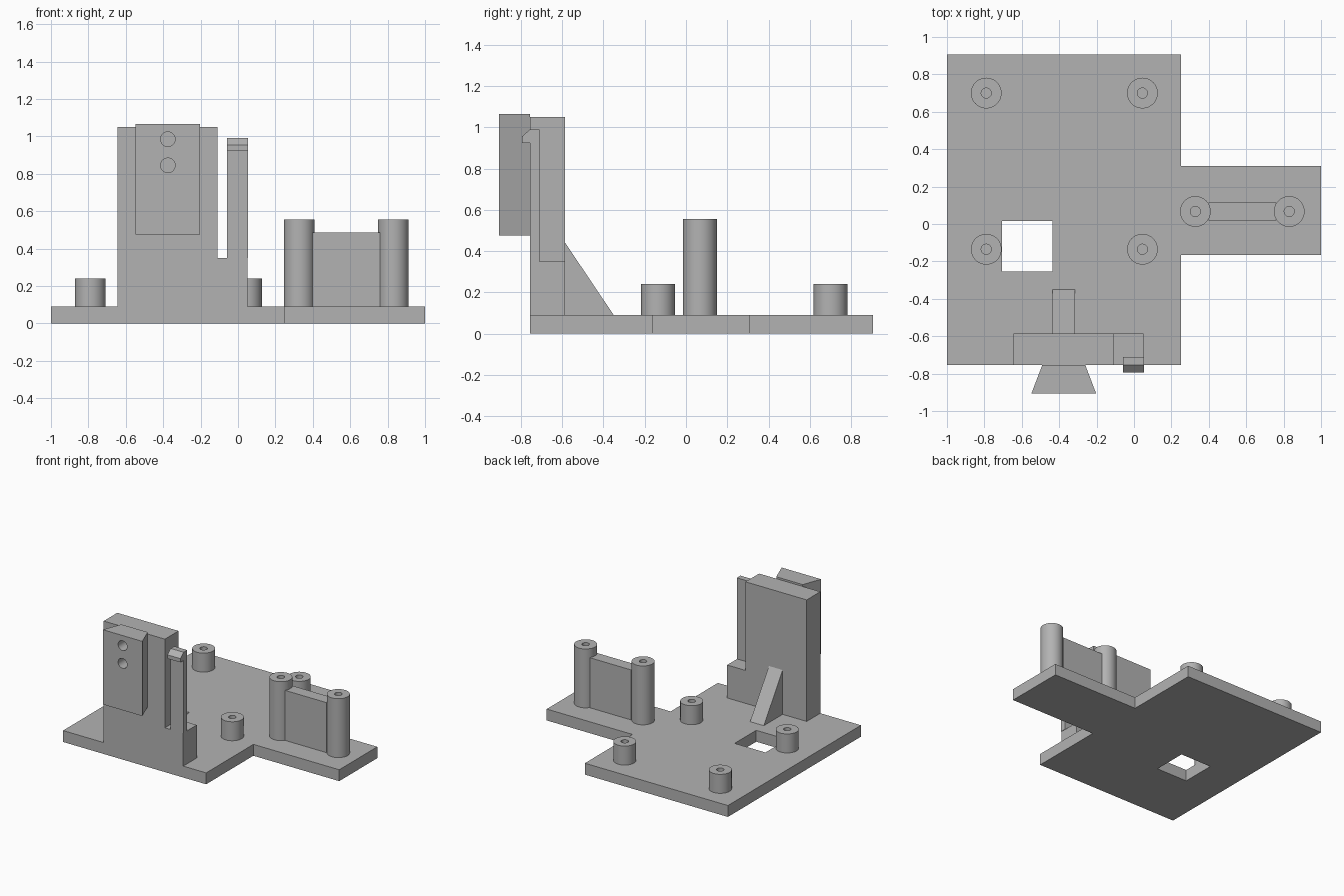
import bpy
import bmesh
from math import radians, pi
from mathutils import Matrix, Vector

cube = bpy.data.objects.get("Cube")
if cube:
    bpy.data.objects.remove(cube, do_unlink=True)

grey = bpy.data.materials.new("plain grey")
grey.use_nodes = True
colour = (0.45, 0.45, 0.45, 1)
grey.diffuse_color = colour
grey.node_tree.nodes["Principled BSDF"].inputs["Base Color"].default_value = colour


def finish(name, bm):
    bmesh.ops.recalc_face_normals(bm, faces=bm.faces)
    mesh = bpy.data.meshes.new(name)
    bm.to_mesh(mesh)
    bm.free()
    mesh.materials.append(grey)
    obj = bpy.data.objects.new(name, mesh)
    bpy.context.collection.objects.link(obj)
    return obj


def prism(name, profile, axis, low, high):
    """Extrude a 2D profile along an axis; the profile uses the other two axes in order."""
    def place(p, depth):
        co = list(p)
        co.insert("xyz".index(axis), depth)
        return Vector(co)
    bm = bmesh.new()
    face = bm.faces.new([bm.verts.new(place(p, low)) for p in profile])
    new = bmesh.ops.extrude_face_region(bm, geom=[face])["geom"]
    shift = place((0, 0), high - low)
    bmesh.ops.translate(bm, vec=shift, verts=[v for v in new if isinstance(v, bmesh.types.BMVert)])
    return finish(name, bm)


def box(name, x0, x1, y0, y1, z0, z1):
    return prism(name, [(x0, y0), (x1, y0), (x1, y1), (x0, y1)], "z", z0, z1)


def smooth(obj):
    bpy.ops.object.select_all(action="DESELECT")
    obj.select_set(True)
    bpy.context.view_layer.objects.active = obj
    bpy.ops.object.shade_smooth_by_angle(angle=radians(30))


def cut(obj, cutter):
    mod = obj.modifiers.new("opening", "BOOLEAN")
    mod.operation = "DIFFERENCE"
    mod.solver = "EXACT"
    mod.object = cutter
    bpy.context.view_layer.objects.active = obj
    bpy.ops.object.modifier_apply(modifier=mod.name)
    bpy.data.objects.remove(cutter, do_unlink=True)


def standoff(name, x, y, top, radius=0.082, bore=0.027):
    """Hollow post turned around its own axis."""
    bm = bmesh.new()
    section = [(radius, BASE), (radius, top), (bore, top), (bore, BASE)]
    verts = [bm.verts.new((r, 0, z)) for r, z in section]
    edges = [bm.edges.new(pair) for pair in zip(verts, verts[1:])]
    bmesh.ops.spin(bm, geom=verts + edges, cent=(0, 0, 0), axis=(0, 0, 1),
                   angle=2 * pi, steps=48, use_merge=True)
    bmesh.ops.remove_doubles(bm, verts=bm.verts, dist=0.0001)
    bmesh.ops.translate(bm, vec=(x, y, 0), verts=bm.verts)
    smooth(finish(name, bm))


BASE = 0.09
FRONT, BACK = -0.755, -0.585

# Base plate with side tab and square opening
outline = [(-1, FRONT), (0.25, FRONT), (0.25, -0.165), (1, -0.165),
           (1, 0.31), (0.25, 0.31), (0.25, 0.905), (-1, 0.905)]
plate = prism("base_plate", outline, "z", 0, BASE)
cut(plate, box("opening_cutter", -0.705, -0.435, -0.255, 0.015, -0.1, 0.2))

# Upright wall with its low shoulder
wall = [(-0.645, BASE), (0.05, BASE), (0.05, 0.35), (-0.11, 0.35),
        (-0.11, 1.05), (-0.645, 1.05)]
prism("upright_wall", wall, "y", FRONT, BACK)

# Triangular brace behind the wall
prism("wall_brace", [(BACK, BASE), (-0.35, BASE), (BACK, 0.44)], "x", -0.435, -0.315)

# Snap clip with hooked tip
clip = [(FRONT, 0.35), (-0.71, 0.35), (-0.71, 0.99), (-0.755, 0.99),
        (-0.795, 0.955), (-0.795, 0.925), (FRONT, 0.925)]
prism("snap_clip", clip, "x", -0.06, 0.053)

# Dovetail rail with two screw holes
rail = prism("dovetail_rail", [(-0.548, -0.905), (-0.203, -0.905), (-0.26, FRONT), (-0.491, FRONT)],
             "z", 0.475, 1.065)
for z in (0.985, 0.845):
    bm = bmesh.new()
    turn = Matrix.Translation((-0.375, -0.88, z)) @ Matrix.Rotation(pi / 2, 4, "X")
    bmesh.ops.create_cone(bm, cap_ends=True, segments=40, radius1=0.039, radius2=0.039,
                          depth=0.24, matrix=turn)
    cut(rail, finish("screw_hole_cutter", bm))
smooth(rail)

# Four short standoffs
for side, x in (("right", -0.79), ("left", 0.045)):
    for end, y in (("front", -0.135), ("back", 0.70)):
        standoff(f"short_standoff_{end}_{side}", x, y, 0.24)

# Two tall posts joined by a web
standoff("tall_post_inner", 0.328, 0.067, 0.555)
standoff("tall_post_outer", 0.83, 0.067, 0.555)
box("post_web", 0.398, 0.76, 0.02, 0.115, BASE, 0.485)
